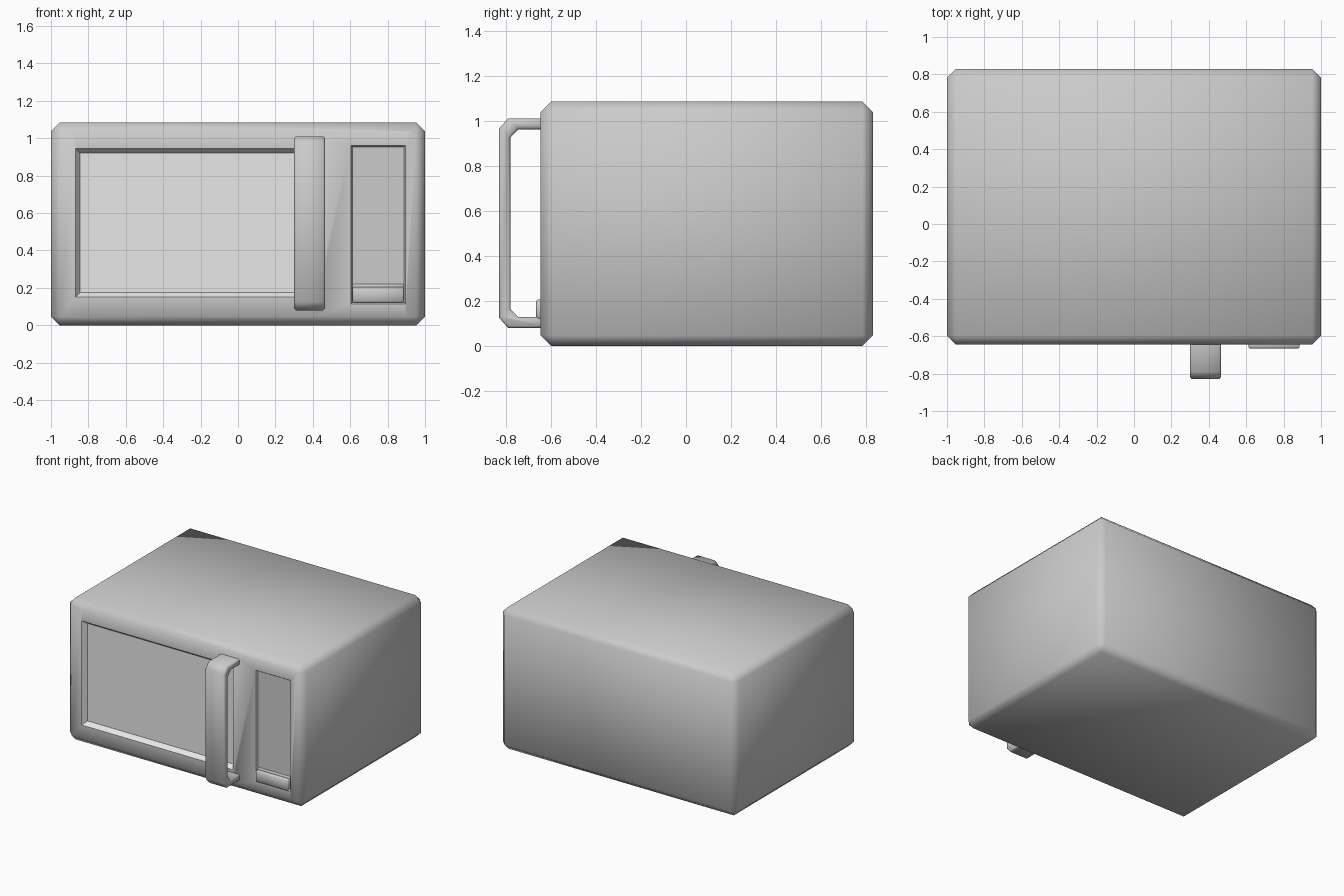
import bpy
import bmesh
import math
from mathutils import Vector

old = bpy.data.objects.get("Cube")
if old:
    bpy.data.objects.remove(old, do_unlink=True)


def material(name, value):
    mat = bpy.data.materials.new(name)
    mat.use_nodes = True
    color = (value, value, value, 1)
    mat.diffuse_color = color
    mat.node_tree.nodes["Principled BSDF"].inputs["Base Color"].default_value = color
    return mat


GREY = material("body grey", 0.6)
PALE = material("window pale grey", 0.8)
FRONT, BACK, HEIGHT = -0.645, 0.83, 1.085


def finish(name, bm, mats, angle=50):
    bmesh.ops.recalc_face_normals(bm, faces=bm.faces)
    mesh = bpy.data.meshes.new(name)
    bm.to_mesh(mesh)
    bm.free()
    obj = bpy.data.objects.new(name, mesh)
    bpy.context.collection.objects.link(obj)
    for mat in mats:
        mesh.materials.append(mat)
    bpy.ops.object.select_all(action="DESELECT")
    obj.select_set(True)
    bpy.context.view_layer.objects.active = obj
    bpy.ops.object.shade_smooth_by_angle(angle=math.radians(angle))
    return obj


def box(lo, hi, bevel):
    bm = bmesh.new()
    bmesh.ops.create_cube(bm, size=1)
    lo, hi = Vector(lo), Vector(hi)
    for v in bm.verts:
        v.co = (lo + hi) / 2 + v.co * (hi - lo)
    bmesh.ops.bevel(bm, geom=bm.edges[:], offset=bevel, segments=1,
                    affect="EDGES", profile=0.5)
    return bm


def front_faces(bm, x0, x1, z0=0, z1=HEIGHT):
    found = []
    for f in bm.faces:
        c = f.calc_center_median()
        if abs(c.y - FRONT) < 0.001 and x0 < c.x < x1 and z0 < c.z < z1:
            found.append(f)
    return found


def cut(bm, faces, point, normal):
    edges = {e for f in faces for e in f.edges}
    verts = {v for f in faces for v in f.verts}
    bmesh.ops.bisect_plane(bm, geom=list(verts) + list(edges) + faces,
                           plane_co=point, plane_no=normal)


def recess(bm, x0, x1, z0, z1, wall, depth, mat_index):
    """Cut a rectangle into the front and sink it with sloping walls."""
    for z in (z0, z1):
        cut(bm, front_faces(bm, x0, x1), (0, 0, z), (0, 0, 1))
    faces = front_faces(bm, x0, x1, z0, z1)
    walls = bmesh.ops.inset_region(bm, faces=faces, thickness=wall, depth=-depth)["faces"]
    for f in faces + walls:
        f.material_index = mat_index


# Chamfered case with the window and control panel sunk into the front
case = box((-1, FRONT, 0), (1, BACK, HEIGHT), 0.047)
for x in (-0.87, 0.41, 0.603, 0.895):
    cut(case, front_faces(case, -1, 1), (x, 0, 0), (1, 0, 0))
recess(case, -0.87, 0.41, 0.15, 0.945, 0.035, 0.035, 1)
recess(case, 0.603, 0.895, 0.113, 0.962, 0.012, 0.014, 0)
finish("case", case, [GREY, PALE], 40 + 6)

# Door button below the control panel
finish("door_button", box((0.613, -0.665, 0.122), (0.886, -0.62, 0.206), 0.006), [GREY])

# Ledge between the button and the control panel
finish("panel_ledge", box((0.613, -0.64, 0.19), (0.886, -0.62, 0.22), 0.004), [GREY])

# Bracket handle: a mirrored half profile in y and z, extruded across x
half = [(-0.63, 0.465), (-0.79, 0.465), (-0.83, 0.42)]
inner = [(-0.78, 0.38), (-0.745, 0.417), (-0.63, 0.417)]
mid = 0.545
outline = half + [(y, -z) for y, z in reversed(half)]
outline += [(y, -z) for y, z in reversed(inner)] + inner
bm = bmesh.new()
profile = bm.faces.new([bm.verts.new((0.3, y, mid + z)) for y, z in outline])
sweep = bmesh.ops.extrude_face_region(bm, geom=[profile])["geom"]
bmesh.ops.translate(bm, vec=(0.165, 0, 0),
                    verts=[g for g in sweep if isinstance(g, bmesh.types.BMVert)])
bmesh.ops.recalc_face_normals(bm, faces=bm.faces)
rims = [e for e in bm.edges if abs(e.verts[0].co.x - e.verts[1].co.x) < 0.001]
bmesh.ops.bevel(bm, geom=rims, offset=0.01, segments=1, affect="EDGES", profile=0.5)
finish("door_handle", bm, [GREY])
